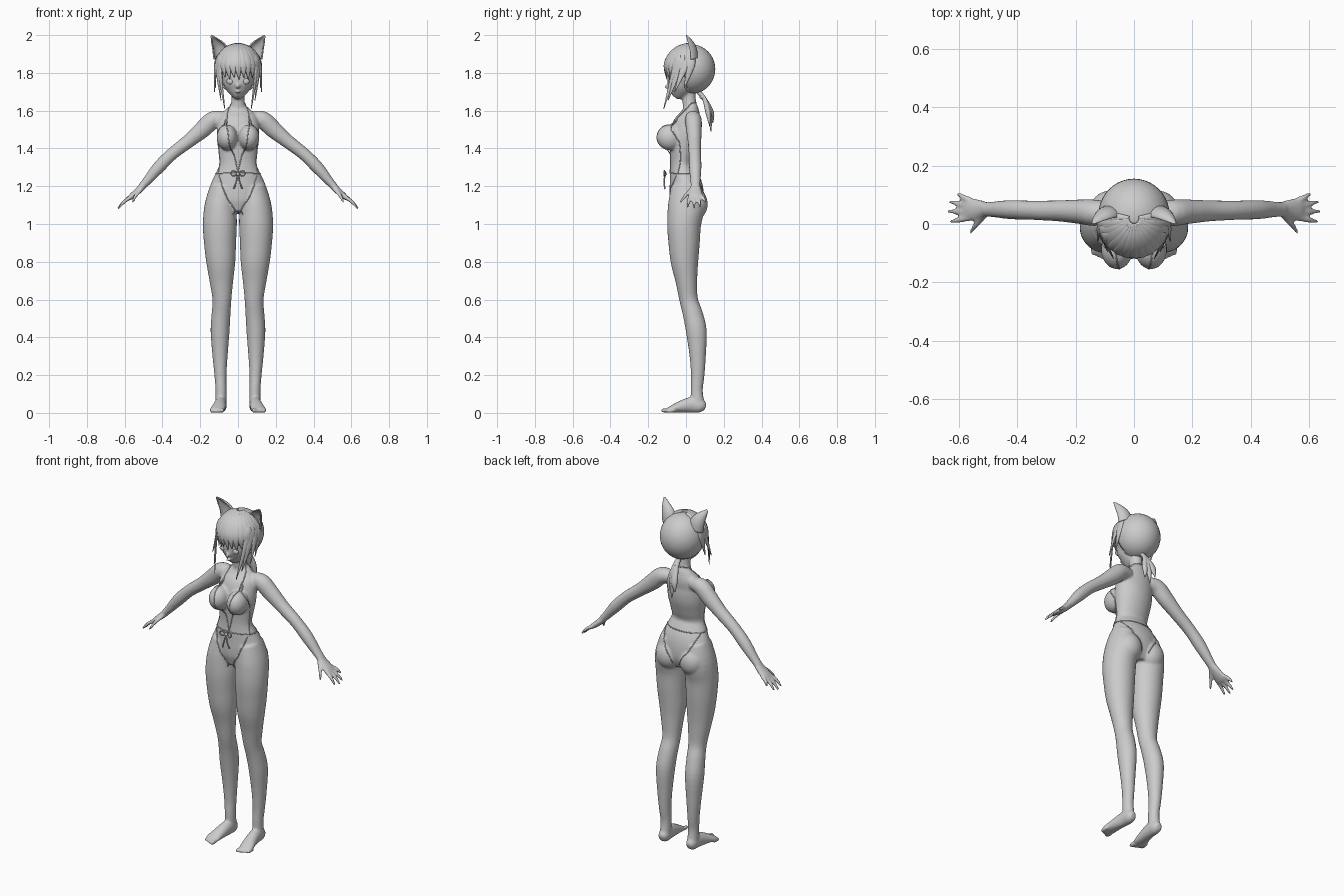
import bpy, bmesh
from math import sin, cos, pi, radians
from mathutils import Vector, Matrix

if "Cube" in bpy.data.objects:
    bpy.data.objects.remove(bpy.data.objects["Cube"], do_unlink=True)

grey = bpy.data.materials.new("plain grey")
grey.use_nodes = True
grey.diffuse_color = (0.6, 0.6, 0.6, 1)
grey.node_tree.nodes["Principled BSDF"].inputs["Base Color"].default_value = (0.6, 0.6, 0.6, 1)


def spline(pts, sub):
    """Smooth path through points of any dimension."""
    out, n = [], len(pts)
    for i in range(n - 1):
        p = [pts[max(0, min(n - 1, i + k))] for k in (-1, 0, 1, 2)]
        for j in range(sub):
            t = j / sub
            out.append([0.5 * (2 * b + (c - a) * t + (2 * a - 5 * b + 4 * c - d) * t * t
                               + (3 * b - a - 3 * c + d) * t ** 3) for a, b, c, d in zip(*p)])
    out.append(list(pts[-1]))
    return out


def loft(bm, stations, ref=(0, 1, 0), side=1, sides=20, sub=4, half=False):
    """Tube through (x, y, z, width, depth) stations; depth runs along ref."""
    rows = spline([(s[0] * side, *s[1:]) for s in stations], sub)
    ctr = [Vector(r[:3]) for r in rows]
    ref, rings = Vector(ref), []
    for i, r in enumerate(rows):
        t = (ctr[min(i + 1, len(rows) - 1)] - ctr[max(i - 1, 0)]).normalized()
        a = (ref - t * ref.dot(t)).normalized()
        b = a.cross(t)
        turn = pi / (sides - 1) if half else 2 * pi / sides
        w, d = max(r[3], 0.001), max(r[4], 0.001)
        rings.append([bm.verts.new(ctr[i] + b * w * cos(turn * k) + a * d * sin(turn * k))
                      for k in range(sides)])
    for lo, hi in zip(rings, rings[1:]):
        for k in range(sides - half):
            m = (k + 1) % sides
            bm.faces.new((lo[k], lo[m], hi[m], hi[k]))
    if not half:
        bm.faces.new(rings[0][::-1])
        bm.faces.new(rings[-1])


def ball(bm, centre, radii, seg=32):
    bmesh.ops.create_uvsphere(bm, u_segments=seg, v_segments=seg // 2, radius=1,
                              matrix=Matrix.Translation(centre) @ Matrix.Diagonal((*radii, 1)))


def finish(bm, name):
    bmesh.ops.recalc_face_normals(bm, faces=bm.faces)
    for f in bm.faces:
        f.smooth = True
    me = bpy.data.meshes.new(name)
    bm.to_mesh(me)
    bm.free()
    me.materials.append(grey)
    ob = bpy.data.objects.new(name, me)
    bpy.context.collection.objects.link(ob)
    return ob


def cord(name, pts, depth, closed=False):
    cu = bpy.data.curves.new(name, "CURVE")
    cu.dimensions, cu.bevel_depth, cu.bevel_resolution = "3D", depth, 1
    sp = cu.splines.new("POLY")
    sp.points.add(len(pts) - 1)
    for p, co in zip(sp.points, pts):
        p.co = (*co, 1)
    sp.use_cyclic_u = closed
    cu.materials.append(grey)
    bpy.context.collection.objects.link(bpy.data.objects.new(name, cu))


# Body: overlapping volumes fused into one skin
bm = bmesh.new()
loft(bm, [(0, 0, 1.06, .06, .07), (0, .005, 1.12, .135, .09), (0, 0, 1.2, .146, .088),
          (0, -.015, 1.27, .117, .072), (0, -.022, 1.32, .098, .06), (0, -.016, 1.38, .103, .07),
          (0, -.008, 1.45, .112, .08), (0, .002, 1.52, .112, .074), (0, .02, 1.57, .1, .057),
          (0, .024, 1.61, .062, .042), (0, .018, 1.64, .036, .036), (0, .01, 1.74, .034, .036)], sides=32)
# Head, jaw and nose
ball(bm, (0, .01, 1.81), (.1, .105, .12))
loft(bm, [(0, -.02, 1.81, .088, .077), (0, -.03, 1.73, .073, .068),
          (0, -.045, 1.69, .042, .045), (0, -.058, 1.67, .014, .018)])
ball(bm, (0, -.1, 1.727), (.009, .014, .013), 16)
ball(bm, (0, -.092, 1.698), (.016, .008, .006), 16)

leg = [(.075, 0, 1.2, .07, .08), (.092, .002, 1.1, .084, .097), (.096, -.01, 1.0, .09, .09),
       (.095, -.01, .9, .085, .083), (.091, -.008, .8, .077, .073), (.088, .002, .7, .063, .058),
       (.085, .014, .6, .05, .049), (.09, .037, .52, .05, .053), (.095, .055, .43, .05, .055),
       (.095, .062, .3, .04, .043), (.093, .062, .2, .032, .036), (.09, .057, .12, .029, .032),
       (.09, .062, .045, .03, .036)]
foot = [(.088, .103, .03, .018, .016), (.09, .08, .037, .036, .03), (.092, .03, .043, .042, .032),
        (.1, -.03, .032, .031, .036), (.108, -.075, .02, .019, .04), (.112, -.1, .014, .012, .036)]
arm = [(.07, .035, 1.56, .035, .035), (.13, .038, 1.552, .046, .045), (.185, .042, 1.503, .046, .042),
       (.26, .045, 1.44, .037, .036), (.35, .047, 1.37, .033, .033), (.42, .049, 1.3, .033, .033),
       (.48, .05, 1.23, .024, .027), (.51, .05, 1.197, .02, .025)]
palm = [(.5, .05, 1.205, .02, .024), (.53, .05, 1.175, .018, .034),
        (.565, .05, 1.145, .015, .04), (.58, .052, 1.132, .009, .036)]
fingers = [((.56, .02, 1.148), (.628, .008, 1.088)), ((.56, .041, 1.148), (.637, .044, 1.08)),
           ((.56, .062, 1.148), (.63, .076, 1.088)), ((.556, .08, 1.152), (.602, .103, 1.115)),
           ((.51, .03, 1.185), (.56, -.032, 1.112))]
for s in (1, -1):
    loft(bm, leg, side=s, sides=28)
    loft(bm, foot, ref=(1, 0, 0), side=s)
    loft(bm, arm, side=s)
    loft(bm, palm, side=s)
    for base, tip in fingers:
        mid = Vector(base).lerp(Vector(tip), .55) + Vector((.004, 0, .004))
        loft(bm, [(*base, .011, .011), (*mid, .01, .01), (*tip, .006, .006)], side=s, sides=10)
    for i in range(5):
        x, y = .083 + .0145 * i, -.128 + .0065 * i
        r = .013 if i == 0 else .0095
        ball(bm, (s * x, y + .02, r), (r * .85, .028, r), 16)
    ball(bm, (s * .058, -.085, 1.458), (.055, .07, .068))
    ball(bm, (s * .077, .047, 1.105), (.075, .068, .082))
body = finish(bm, "body")
fuse = body.modifiers.new("fuse", "REMESH")
fuse.mode, fuse.voxel_size, fuse.use_smooth_shade = "VOXEL", .0065, True
soften = body.modifiers.new("soften", "SMOOTH")
soften.factor, soften.iterations = .5, 5

# Swimsuit edges, laid on the skin
graph = bpy.context.evaluated_depsgraph_get()
skin = body.evaluated_get(graph)


def trim(name, pts, side=1, closed=False):
    path = [Vector((p[0] * side, *p[1:])) for p in spline(pts, 8)]
    cord(name, [skin.closest_point_on_mesh(p)[1] for p in path], .003, closed)


trim("waistband", [(.125 * sin(k * pi / 12), -.015 - .08 * cos(k * pi / 12), 1.27) for k in range(24)],
     closed=True)
for s, word in ((1, "left"), (-1, "right")):
    trim(word + "_neckline", [(0, .06, 1.645), (.045, .02, 1.635), (.062, -.03, 1.595), (.065, -.08, 1.55),
                              (.055, -.14, 1.49), (.045, -.14, 1.42), (.018, -.09, 1.35), (0, -.1, 1.27)], s)
    trim(word + "_side_edge", [(.066, -.06, 1.57), (.1, -.08, 1.51), (.115, -.045, 1.45),
                               (.1, -.03, 1.36), (.1, -.04, 1.27)], s)
    trim(word + "_leg_line", [(.11, -.06, 1.26), (.07, -.09, 1.17), (.03, -.09, 1.09), (.01, -.07, 1.05)], s)
    trim(word + "_back_line", [(.11, .02, 1.26), (.09, .09, 1.2), (.05, .11, 1.15), (.015, .1, 1.08)], s)
    # Bow at the waist
    loop = [(0, -.105, 1.265), (s * .025, -.115, 1.282), (s * .038, -.115, 1.268),
            (s * .025, -.115, 1.254), (0, -.105, 1.265)]
    cord(word + "_bow_loop", spline(loop, 5), .004)
    tail = [(0, -.108, 1.265), (s * .008, -.116, 1.23), (s * .022, -.112, 1.185)]
    cord(word + "_bow_tail", spline(tail, 5), .004)
bm = bmesh.new()
ball(bm, (0, -.11, 1.265), (.009, .009, .009), 12)
finish(bm, "bow_knot")

# Eyes under the fringe
bm = bmesh.new()
for s in (1, -1):
    ball(bm, (s * .04, -.083, 1.755), (.021, .01, .016), 16)
finish(bm, "eyes")

# Hair cap, open over the face
bm = bmesh.new()
ball(bm, (0, .03, 1.82), (.122, .125, .13), 40)
face_side = [f for f in bm.faces if f.calc_center_median().y < .0 and f.calc_center_median().z < 1.8]
bmesh.ops.delete(bm, geom=face_side, context="FACES")
cap = finish(bm, "hair_cap")
cap.modifiers.new("thickness", "SOLIDIFY").thickness = .008


def on_hair(az, el):
    return (.122 * sin(az) * cos(el), .02 - .133 * cos(az) * cos(el), 1.82 + .132 * sin(el))


def lock(bm, az, width, tip):
    az = radians(az)
    st = [(*on_hair(az, radians(e)), width * k, .007)
          for e, k in ((82, .3), (60, .7), (35, 1), (8, 1))]
    loft(bm, st + [(*tip, .002, .002)], ref=(sin(az), -cos(az), 0), sides=10)


# Fringe and long side locks
bm = bmesh.new()
for i in range(-4, 5):
    lock(bm, i * 13, .021, on_hair(radians(i * 13 + 3), radians(-24 + 5 * (i % 2))))
finish(bm, "fringe")
bm = bmesh.new()
for s in (1, -1):
    lock(bm, s * 56, .02, (s * .07, -.118, 1.61))
    lock(bm, s * 66, .022, (s * .09, -.095, 1.655))
    lock(bm, s * 78, .022, (s * .124, -.06, 1.70))
    lock(bm, s * 92, .022, (s * .118, -.01, 1.72))
finish(bm, "side_locks")

# Cat ears, hollow at the front
bm = bmesh.new()
for s in (1, -1):
    loft(bm, [(.082, .025, 1.885, .046, .036), (.098, .022, 1.93, .037, .03),
              (.12, .012, 1.965, .021, .018), (.14, 0, 1.996, .002, .002)], side=s, half=True, sides=14)
ears = finish(bm, "cat_ears")
shell = ears.modifiers.new("thickness", "SOLIDIFY")
shell.thickness, shell.offset = .007, 0

# Low ponytail and its tie
bm = bmesh.new()
for x, y, z in ((0, .132, 1.49), (.03, .125, 1.52), (-.028, .142, 1.535)):
    loft(bm, [(0, .065, 1.70, .013, .012), (x * .2, .098, 1.66, .014, .012),
              (x * .6, y - .008, 1.59, .02, .014), (x, y, z, .002, .002)], sides=12)
finish(bm, "ponytail")
bm = bmesh.new()
ball(bm, (0, .088, 1.672), (.019, .017, .011), 16)
finish(bm, "hair_tie")
